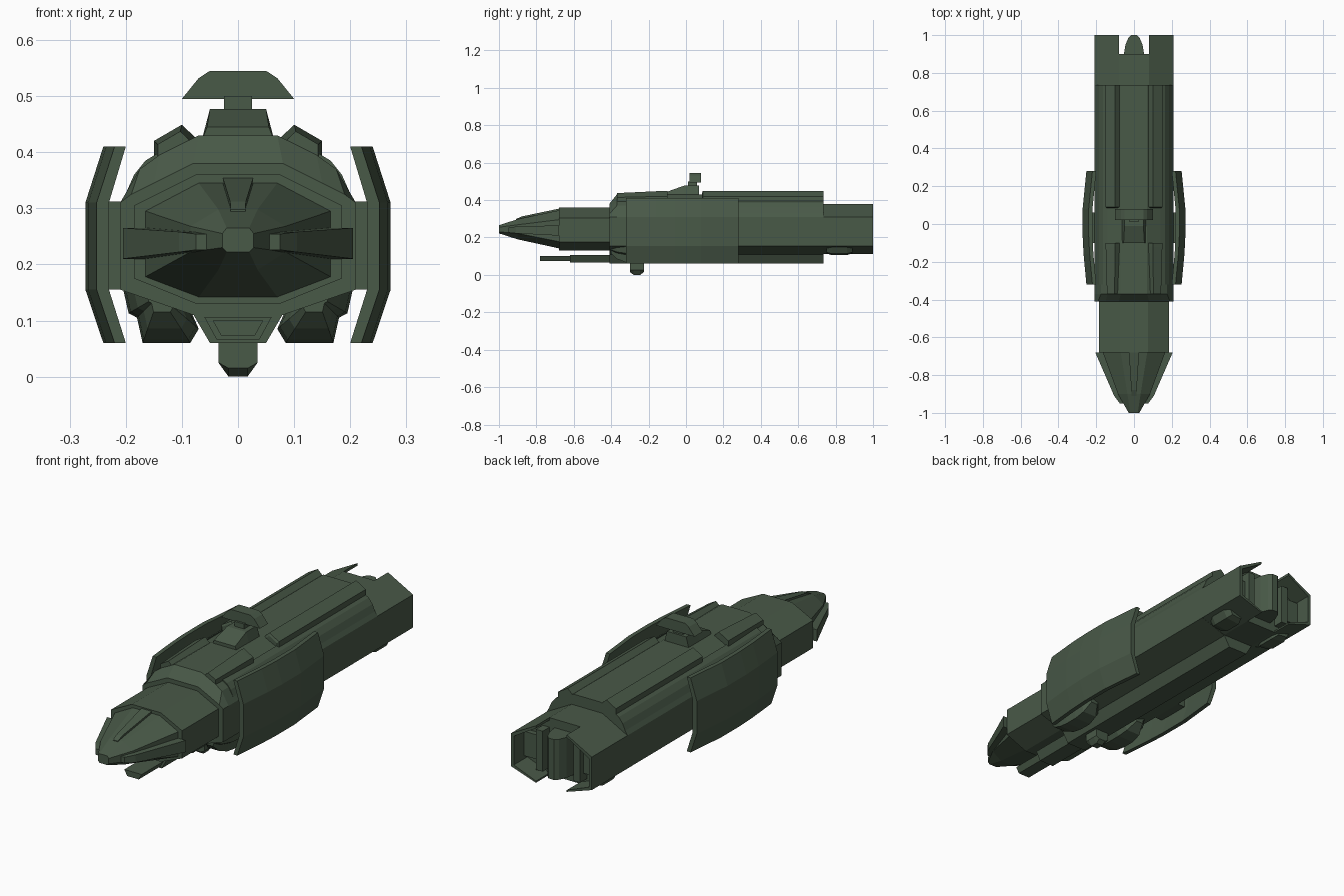
import bpy
import bmesh
from mathutils import Vector

default_cube = bpy.data.objects.get("Cube")
if default_cube:
    bpy.data.objects.remove(default_cube, do_unlink=True)

green = bpy.data.materials.new("dark hull green")
green.use_nodes = True
hull_colour = (0.066, 0.1, 0.064, 1)
green.diffuse_color = hull_colour
green.node_tree.nodes["Principled BSDF"].inputs["Base Color"].default_value = hull_colour


def symmetric(half):
    """Close a top-to-bottom half profile with its mirror image."""
    return half + [(-x, z) for x, z in reversed(half)]


def rect(left, right, low, high):
    return [(left, high), (right, high), (right, low), (left, low)]


def resize(ring, factor, centre):
    """Scale a ring about a centre point."""
    cx, cz = centre
    return [(cx + (x - cx) * factor, cz + (z - cz) * factor) for x, z in ring]


def loft(name, sections, pair=False):
    """Skin rings of (x, z) points placed along y; pair adds a mirrored copy."""
    bm = bmesh.new()
    for side in ((1, -1) if pair else (1,)):
        rings = [[bm.verts.new(Vector((x * side, y, z))) for x, z in ring]
                 for y, ring in sections]
        count = len(rings[0])
        for a, b in zip(rings, rings[1:]):
            for i in range(count):
                j = (i + 1) % count
                bm.faces.new((a[i], a[j], b[j], b[i]))
        bm.faces.new(rings[0])
        bm.faces.new(rings[-1])
    bmesh.ops.recalc_face_normals(bm, faces=bm.faces)
    mesh = bpy.data.meshes.new(name)
    bm.to_mesh(mesh)
    bm.free()
    mesh.materials.append(green)
    obj = bpy.data.objects.new(name, mesh)
    bpy.context.collection.objects.link(obj)
    return obj


def prism(name, ring, start, end, pair=False):
    return loft(name, [(start, ring), (end, ring)], pair)


# Main hull with its chamfered collar
collar = symmetric([(0.08, 0.38), (0.15, 0.345), (0.19, 0.325), (0.21, 0.31),
                    (0.21, 0.155), (0.08, 0.11)])
body = symmetric([(0.07, 0.43), (0.14, 0.395), (0.175, 0.37), (0.21, 0.31),
                  (0.21, 0.155), (0.08, 0.11)])
loft("main_hull", [(-0.41, collar), (-0.37, body), (0.735, body)])

# Neck between nose and hull
neck = symmetric([(0.075, 0.36), (0.185, 0.305), (0.185, 0.175), (0.075, 0.13)])
prism("neck", neck, -0.68, -0.4)

# Nose cone, stepped in slightly from the neck
nose_base = symmetric([(0.07, 0.345), (0.165, 0.295), (0.165, 0.178), (0.07, 0.142)])
nose_mid = symmetric([(0.035, 0.298), (0.085, 0.268), (0.085, 0.222), (0.035, 0.19)])
nose_tip = symmetric([(0.02, 0.265), (0.028, 0.255), (0.028, 0.23), (0.02, 0.222)])
loft("nose", [(-0.68, nose_base), (-0.9, nose_mid), (-1, nose_tip)])

# Raised ribs on the nose
loft("nose_side_rib", [(-0.68, rect(0.12, 0.205, 0.21, 0.265)),
                       (-0.91, rect(0.05, 0.105, 0.222, 0.258)),
                       (-0.95, rect(0.05, 0.075, 0.226, 0.254))], pair=True)
loft("nose_top_rib", [(-0.68, rect(-0.027, 0.027, 0.31, 0.354)),
                      (-0.88, rect(-0.014, 0.014, 0.28, 0.312)),
                      (-0.91, rect(-0.013, 0.013, 0.28, 0.298))])

# Roof rails, front ones rising gently and rear ones level
rail = [(0.075, 0.425), (0.1, 0.449), (0.15, 0.42), (0.15, 0.38), (0.08, 0.38)]
slim_rail = resize(rail, 0.8, (0.115, 0.39))
for label, start, full, end in (("front", -0.37, -0.12, -0.1), ("rear", 0.085, 0.09, 0.735)):
    loft(label + "_roof_rail", [(start, slim_rail), (full, rail), (end, rail)], pair=True)

# Shoulder armour under the rails
shoulder = [(0.14, 0.4), (0.165, 0.385), (0.185, 0.36), (0.205, 0.315), (0.15, 0.33)]
prism("shoulder_armour", shoulder, -0.32, 0.735, pair=True)

# Bridge, its neck and the sensor head
bridge_front = symmetric([(0.055, 0.445), (0.065, 0.42)])
bridge_back = symmetric([(0.05, 0.477), (0.065, 0.42)])
loft("bridge", [(-0.1, bridge_front), (-0.01, bridge_back), (0.07, bridge_back)])
prism("sensor_neck", rect(-0.025, 0.025, 0.47, 0.5), 0.01, 0.06)
head = symmetric([(0.05, 0.545), (0.07, 0.532), (0.1, 0.495)])
prism("sensor_head", head, 0.02, 0.08)

# Short bulbous pods under the front of the hull
pod = [(0.09, 0.13), (0.07, 0.085), (0.085, 0.06), (0.17, 0.06), (0.18, 0.105),
       (0.195, 0.113), (0.205, 0.157)]
pod_profile = ((-0.4, 0.35), (-0.37, 0.7), (-0.32, 0.93), (-0.27, 1), (-0.21, 1),
               (-0.16, 0.85), (-0.12, 0.4))
loft("lower_pod", [(y, resize(pod, size, (0.14, 0.145))) for y, size in pod_profile],
     pair=True)

# Keel, chin gun and belly turret
keel = symmetric([(0.085, 0.12), (0.05, 0.06)])
prism("keel", keel, -0.41, 0.735)
barrel = symmetric([(0.045, 0.1), (0.03, 0.073)])
breech = symmetric([(0.06, 0.106), (0.038, 0.066)])
loft("chin_gun", [(-0.78, barrel), (-0.62, barrel), (-0.62, breech), (-0.4, breech)])
turret = symmetric([(0.035, 0.07), (0.035, 0.025), (0.017, 0.015)])
turret_belly = symmetric([(0.035, 0.07), (0.035, 0.025), (0.017, 0)])
loft("belly_turret", [(-0.3, turret), (-0.28, turret_belly),
                      (-0.245, turret_belly), (-0.225, turret)])

# Curved side shields on brackets
shield = [(0.24, 0.41), (0.272, 0.31), (0.272, 0.155), (0.24, 0.06),
          (0.22, 0.06), (0.25, 0.155), (0.25, 0.31), (0.22, 0.41)]


def shifted(amount):
    return [(x + amount, z) for x, z in shield]


loft("side_shield", [(-0.32, shifted(-0.02)), (-0.16, shifted(-0.005)), (-0.06, shield),
                     (0.08, shield), (0.28, shifted(-0.02))], pair=True)
prism("shield_bracket", rect(0.2, 0.255, 0.155, 0.312), -0.1, 0.06, pair=True)

# Engine block and the two thin half shells around the exhaust
engine_half = [(0.08, 0.38), (0.21, 0.31), (0.21, 0.155), (0.08, 0.112)]
prism("engine_block", symmetric(engine_half), 0.72, 0.9)
shell_inside = [(0.08, 0.12), (0.195, 0.165), (0.195, 0.3), (0.08, 0.368)]
prism("engine_shell", engine_half + shell_inside, 0.89, 1, pair=True)
prism("engine_vane", rect(0.08, 0.115, 0.145, 0.335), 0.89, 0.95, pair=True)
prism("engine_step", rect(0.11, 0.195, 0.18, 0.295), 0.89, 0.925, pair=True)
loft("exhaust_core", [(y, rect(-w, w, 0.15, 0.34)) for y, w in
                      ((0.89, 0.055), (0.95, 0.045), (0.985, 0.03), (1, 0.015))])

# Small bumps beneath the engine
bump = [(0.09, 0.14), (0.19, 0.15), (0.17, 0.113), (0.1, 0.105)]
loft("engine_bump", [(0.75, resize(bump, 0.7, (0.14, 0.14))), (0.78, bump), (0.86, bump),
                     (0.89, resize(bump, 0.7, (0.14, 0.14)))], pair=True)
